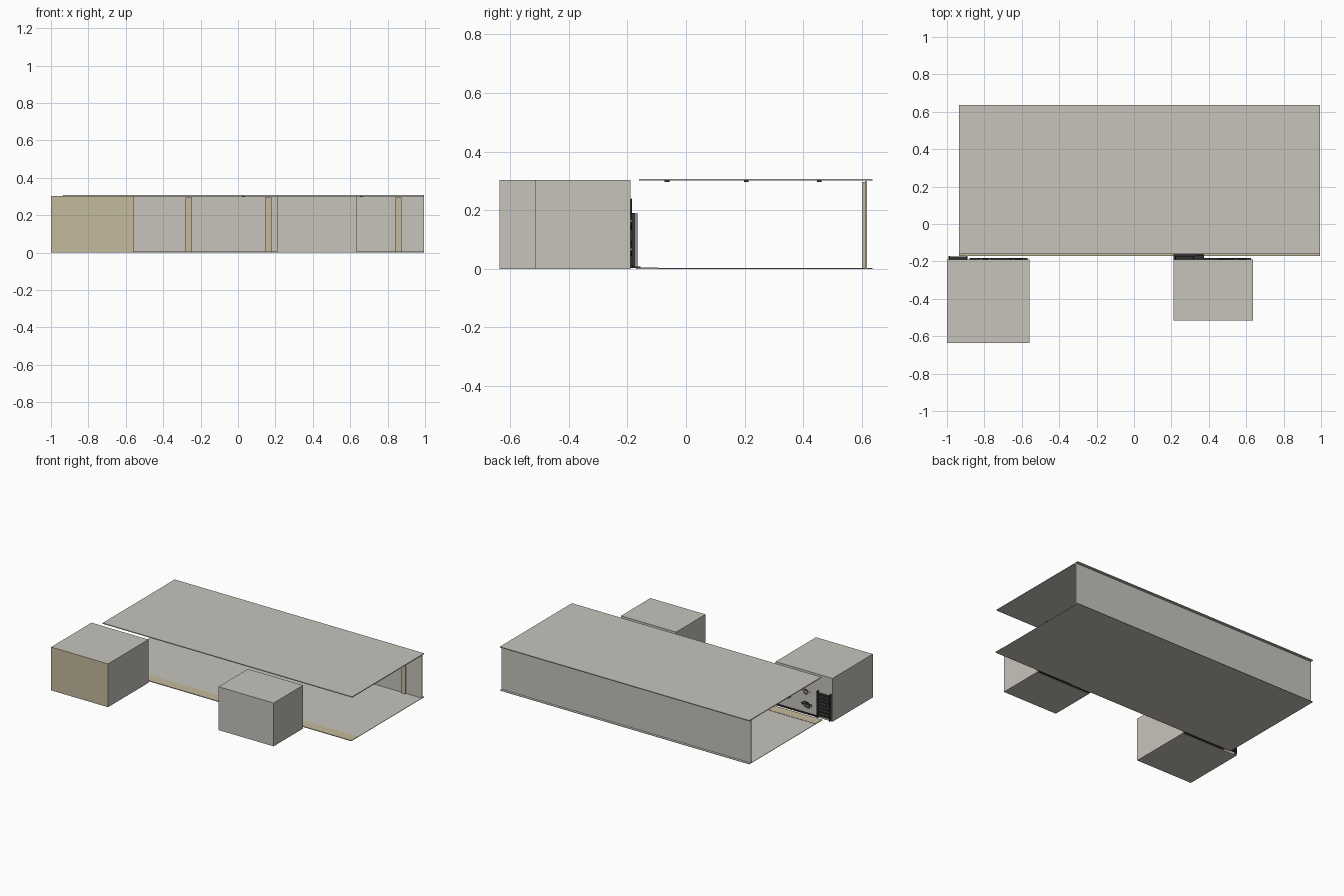
import bpy
import math
import random

random.seed(4)
if "Cube" in bpy.data.objects:
    bpy.data.objects.remove(bpy.data.objects["Cube"])


def make_material(name, colour):
    mat = bpy.data.materials.new(name)
    mat.use_nodes = True
    mat.diffuse_color = (*colour, 1)
    mat.node_tree.nodes["Principled BSDF"].inputs["Base Color"].default_value = (*colour, 1)
    return mat


grey = make_material("warm grey", (0.57, 0.55, 0.50))
tan = make_material("pale tan", (0.56, 0.49, 0.34))
black = make_material("near black", (0.03, 0.03, 0.03))


def box(name, x, y, z, mat):
    """Box from (low, high) limits on each axis."""
    limits = (x, y, z)
    bpy.ops.mesh.primitive_cube_add(size=1, location=[(a + b) / 2 for a, b in limits])
    ob = bpy.context.object
    ob.name = name
    ob.scale = [b - a for a, b in limits]
    bpy.ops.object.transform_apply(location=False, rotation=False, scale=True)
    ob.data.materials.append(mat)
    return ob


def ring(name, x, y, z, radius, mat):
    """Thin upright hoop facing the back."""
    bpy.ops.mesh.primitive_torus_add(location=(x, y, z), rotation=(math.pi / 2, 0, 0),
                                     major_radius=radius, minor_radius=0.003,
                                     major_segments=20, minor_segments=6)
    ob = bpy.context.object
    ob.name = name
    ob.data.materials.append(mat)
    bpy.ops.object.shade_smooth_by_angle()


# Open hall: floor, threshold strip, back wall and roof
hall = (-0.935, 0.995)
box("floor", hall, (-0.16, 0.636), (0, 0.003), grey)
box("threshold_strip", hall, (-0.17, -0.095), (0, 0.005), tan)
box("back_wall", hall, (0.61, 0.618), (0.003, 0.301), grey)
box("roof", hall, (-0.16, 0.636), (0.301, 0.307), grey)

# Wall pilasters
for x in (-0.263, 0.162, 0.857):
    box("pilaster", (x - 0.017, x + 0.017), (0.601, 0.611), (0.003, 0.296), tan)

# Ceiling lamps
for x in (-0.6, 0.03, 0.66):
    for y in (-0.065, 0.205, 0.455):
        bpy.ops.mesh.primitive_cylinder_add(vertices=16, radius=0.008, depth=0.004,
                                            location=(x, y, 0.299))
        bpy.context.object.name = "ceiling_lamp"
        bpy.context.object.data.materials.append(black)

# Front rooms; the large one has a tan face
large = box("large_room", (-1, -0.56), (-0.636, -0.19), (0, 0.303), grey)
large.data.materials.append(tan)
for face in large.data.polygons:
    if face.normal.y < -0.5:
        face.material_index = 1
box("small_room", (0.21, 0.636), (-0.515, -0.19), (0, 0.303), grey)

# Shallow fittings on the back of each room
for left, right, side in ((-1, -0.56, "large"), (0.21, 0.636, "small")):
    # Slatted dark rack
    for i in range(7):
        z = 0.02 + i * 0.024
        box(side + "_rack_slat", (left + 0.01, left + 0.11), (-0.19, -0.174), (z, z + 0.012), black)
    for x in (left + 0.012, left + 0.108):
        box(side + "_rack_post", (x - 0.003, x + 0.003), (-0.19, -0.172), (0.004, 0.19), black)
    # Hoops and pegs scattered above the floor
    for i in range(7):
        x = random.uniform(left + 0.15, right - 0.04)
        z = random.uniform(0.05, 0.25)
        ring(side + "_hoop", x, -0.186, z, random.uniform(0.012, 0.024), black)
        box(side + "_peg", (x - 0.03, x + 0.03), (-0.19, -0.184), (z - 0.004, z + 0.004),
            tan if i % 2 else black)
    box(side + "_skirting", (left + 0.12, right - 0.01), (-0.19, -0.182), (0.003, 0.012), black)

# Dark mat and screen beside the small room
box("floor_mat", (0.21, 0.375), (-0.19, -0.155), (0.003, 0.008), black)
box("rack_screen", (0.33, 0.37), (-0.169, -0.166), (0.008, 0.19), black)
